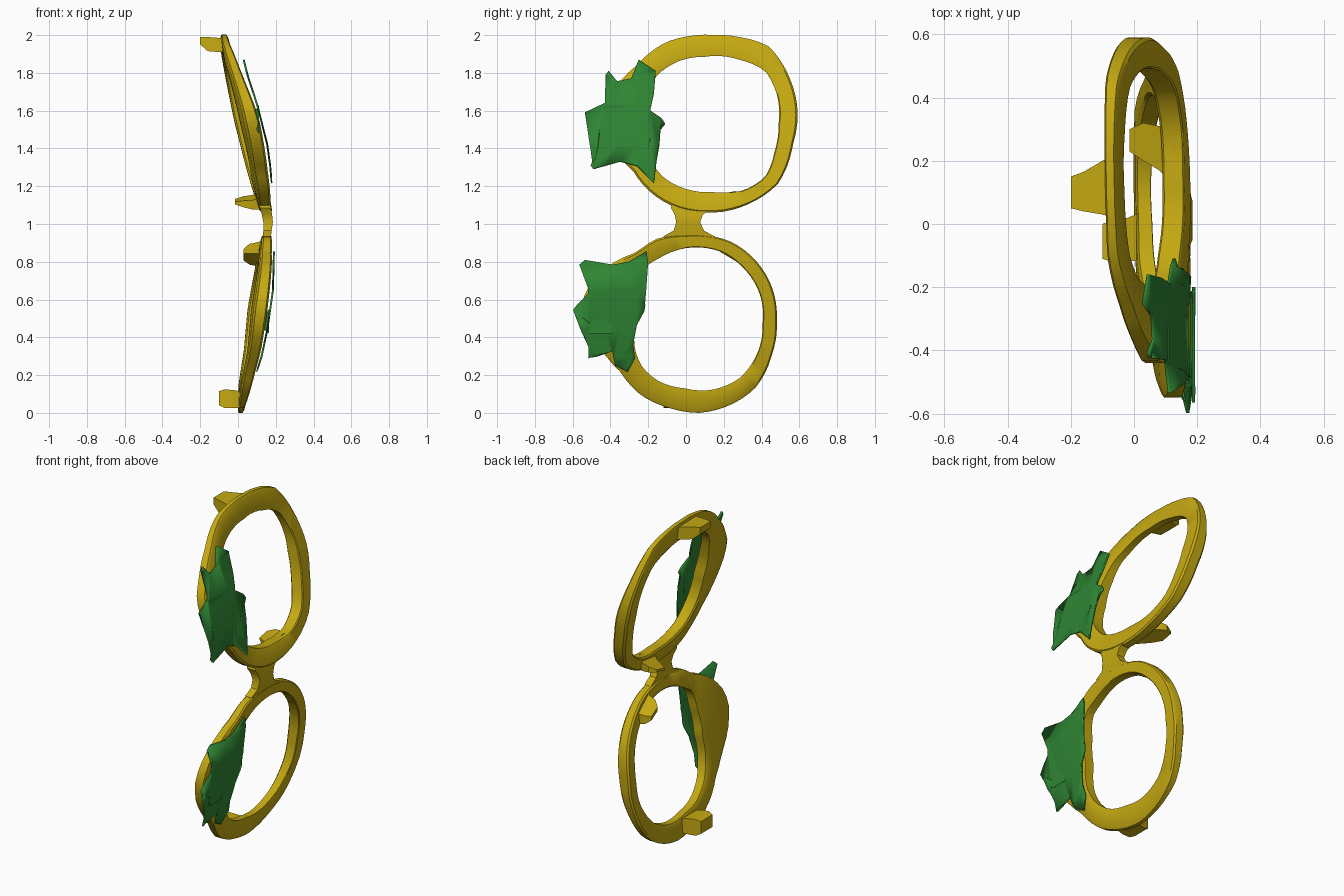
import bpy, bmesh, math

if "Cube" in bpy.data.objects:
    bpy.data.objects.remove(bpy.data.objects["Cube"])


def material(name, rgb):
    m = bpy.data.materials.new(name)
    m.diffuse_color = (*rgb, 1)
    m.use_nodes = True
    m.node_tree.nodes["Principled BSDF"].inputs["Base Color"].default_value = m.diffuse_color
    return m


GOLD = material("gold", (0.56, 0.40, 0.006))
GREEN = material("leaf green", (0.028, 0.235, 0.034))


def finish(name, bm, mat, angle=35):
    bmesh.ops.recalc_face_normals(bm, faces=bm.faces)
    me = bpy.data.meshes.new(name)
    bm.to_mesh(me)
    bm.free()
    me.materials.append(mat)
    ob = bpy.data.objects.new(name, me)
    bpy.context.collection.objects.link(ob)
    bpy.ops.object.select_all(action='DESELECT')
    ob.select_set(True)
    bpy.context.view_layer.objects.active = ob
    bpy.ops.object.shade_smooth_by_angle(angle=math.radians(angle))
    return ob


def make(name, verts, faces, mat):
    bm = bmesh.new()
    vs = [bm.verts.new(v) for v in verts]
    for f in faces:
        bm.faces.new([vs[i] for i in f])
    return finish(name, bm, mat)


def lerp_table(t, z):
    if z <= t[0][0]:
        return t[0][1]
    for (a, u), (b, v) in zip(t, t[1:]):
        if z <= b:
            return u + (v - u) * (z - a) / (b - a)
    return t[-1][1]


# Curved side profile of the frame: (z, x) for the front and back faces
FRONT = [(0, .03), (.15, .065), (.33, .105), (.55, .135), (.78, .165), (.95, .18), (1.02, .19),
         (1.13, .17), (1.29, .135), (1.55, .075), (1.77, .005), (1.9, -.03), (2, -.055)]
BACK = [(0, 0), (.15, .01), (.33, .04), (.55, .06), (.78, .10), (.95, .13), (1.02, .13),
        (1.13, .10), (1.29, .055), (1.55, -.01), (1.77, -.055), (1.9, -.08), (2, -.09)]


def polar(points, centre):
    """Outline as a table of radius against angle, wrapped at both ends."""
    cy, cz = centre
    t = sorted((math.atan2(z - cz, y - cy), math.hypot(y - cy, z - cz)) for y, z in points)
    w = 2 * math.pi
    return [(a - w, r) for a, r in t[-2:]] + t + [(a + w, r) for a, r in t[:2]]


def rim(name, centre, outer, inner, wrap, n=64):
    po, pi = polar(outer, centre), polar(inner, centre)
    verts, faces = [], []
    # section: (blend from inner to outer outline, blend from back to front face)
    section = [(0, .12), (0, .94), (.06, 1), (.9, 1), (1, .85), (1, .15), (.88, 0), (.12, 0)]
    k = len(section)
    for i in range(n):
        a = -math.pi + 2 * math.pi * i / n
        ro, ri = lerp_table(po, a), lerp_table(pi, a)
        for s, d in section:
            r = ri + (ro - ri) * s
            y, z = centre[0] + r * math.cos(a), centre[1] + r * math.sin(a)
            x = lerp_table(BACK, z) * (1 - d) + lerp_table(FRONT, z) * d
            verts.append((x - .02 * max(0, y) + wrap * max(0, -y - .1), y, z))
    for i in range(n):
        for j in range(k):
            p, q = i * k, (i + 1) % n * k
            faces.append((p + j, p + (j + 1) % k, q + (j + 1) % k, q + j))
    make(name, verts, faces, GOLD)


rim("upper_rim", (.1, 1.53),
    [(-.26, 1.84), (-.11, 1.96), (.02, 1.995), (.15, 2), (.28, 1.99), (.44, 1.94), (.55, 1.77),
     (.59, 1.61), (.565, 1.42), (.485, 1.21), (.34, 1.11), (.13, 1.06), (-.06, 1.09),
     (-.19, 1.17), (-.28, 1.28), (-.38, 1.4), (-.43, 1.5), (-.44, 1.62), (-.38, 1.71)],
    [(-.16, 1.78), (-.03, 1.865), (.1, 1.885), (.28, 1.87), (.42, 1.81), (.48, 1.69),
     (.49, 1.53), (.47, 1.39), (.42, 1.25), (.31, 1.18), (.15, 1.17), (.02, 1.18),
     (-.11, 1.24), (-.19, 1.34), (-.21, 1.5), (-.2, 1.66)], .12)
rim("lower_rim", (.07, .5),
    [(0, .94), (-.16, .92), (-.26, .85), (-.42, .77), (-.53, .65), (-.55, .55), (-.52, .43),
     (-.43, .31), (-.35, .22), (-.24, .095), (-.085, .025), (.07, 0), (.23, .04),
     (.365, .13), (.455, .31), (.48, .49), (.46, .65), (.375, .8), (.23, .91), (.1, .94)],
    [(-.22, .77), (-.14, .82), (.02, .875), (.18, .855), (.31, .76), (.39, .63),
     (.405, .47), (.375, .31), (.285, .185), (.125, .12), (-.005, .13), (-.14, .165),
     (-.23, .24), (-.27, .335), (-.26, .49), (-.245, .65)], .05)


def loft(name, stations, mat=GOLD):
    """Skin through four-cornered stations."""
    verts = [v for s in stations for v in s]
    n = len(stations)
    faces = [(0, 1, 2, 3), tuple(4 * (n - 1) + j for j in range(4))]
    for i in range(n - 1):
        for j in range(4):
            p, q = 4 * i, 4 * i + 4
            faces.append((p + j, p + (j + 1) % 4, q + (j + 1) % 4, q + j))
    return make(name, verts, faces, mat)


# Flared bridge between the rims
bridge = []
for z, y0, y1 in [(.90, -.08, .12), (.935, -.12, .15), (.965, -.065, .095), (1.01, -.052, .075),
                  (1.05, -.06, .09), (1.085, -.08, .14), (1.12, -.07, .13)]:
    f, b = lerp_table(FRONT, z) - .004, lerp_table(BACK, z) + .004
    bridge.append([(f, y0, z), (f, y1, z), (b, y1, z), (b, y0, z)])
loft("bridge", bridge)


def x_block(name, rows, slant=0, mat=GOLD):
    """Lofted block running along x; rows of x, y0, y1, z0, z1."""
    out = []
    for x, a, b, c, d in rows:
        s = slant * (b - a) / 2
        out.append([(x, a, c - s), (x, b, c + s), (x, b, d + s), (x, a, d - s)])
    loft(name, out, mat)


# Temple hinge stubs
x_block("upper_hinge", [(-.065, .02, .22, 1.91, 1.985), (-.1, .03, .20, 1.91, 1.985),
                        (-.16, .04, .165, 1.915, 1.99), (-.2, .05, .15, 1.95, 1.99)])
x_block("lower_hinge", [(.03, -.11, .04, .03, .11), (-.02, -.12, .02, .025, .12),
                        (-.07, -.12, .01, .025, .125), (-.1, -.11, .0, .04, .115)])
# Nose pads
x_block("upper_nose_pad", [(.13, .12, .26, 1.09, 1.16), (.08, .17, .31, 1.09, 1.14),
                           (.03, .20, .32, 1.10, 1.135), (-.015, .23, .30, 1.11, 1.125)], .2)
x_block("lower_nose_pad", [(.14, .18, .29, .82, .88), (.1, .2, .31, .81, .87),
                           (.06, .21, .31, .815, .865), (.03, .23, .29, .825, .85)], -.6)

# Jagged leaf plates over the outer side of each rim
LEAF_X = [(.22, .10), (.3, .125), (.44, .155), (.65, .185), (.85, .19), (1.22, .178),
          (1.31, .17), (1.42, .155), (1.63, .102), (1.79, .05), (1.87, .03)]


def leaf(name, outline):
    bm = bmesh.new()
    bm.faces.new([bm.verts.new((0, y, z)) for y, z in outline])
    bmesh.ops.triangulate(bm, faces=bm.faces[:])
    for z, _ in LEAF_X:
        bmesh.ops.bisect_plane(bm, geom=bm.verts[:] + bm.edges[:] + bm.faces[:],
                               plane_co=(0, 0, z), plane_no=(0, 0, 1))
    for v in bm.verts:
        v.co.x = lerp_table(LEAF_X, v.co.z)
    ob = finish(name, bm, GREEN)
    mod = ob.modifiers.new("thickness", 'SOLIDIFY')
    mod.thickness = .01
    mod.offset = 0


leaf("upper_leaf",
     [(-.25, 1.87), (-.16, 1.81), (-.17, 1.69), (-.19, 1.6), (-.13, 1.56), (-.11, 1.53),
      (-.135, 1.5), (-.19, 1.46), (-.21, 1.34), (-.165, 1.25), (-.17, 1.22), (-.26, 1.31),
      (-.35, 1.33), (-.49, 1.29), (-.505, 1.31), (-.465, 1.41), (-.455, 1.51), (-.535, 1.59),
      (-.43, 1.64), (-.425, 1.79), (-.41, 1.81), (-.365, 1.755), (-.29, 1.77)])
leaf("lower_leaf",
     [(-.21, .855), (-.2, .8), (-.26, .73), (-.27, .64), (-.215, .57), (-.22, .54),
      (-.26, .465), (-.28, .36), (-.27, .29), (-.31, .22), (-.375, .25), (-.39, .325),
      (-.48, .325), (-.515, .29), (-.515, .345), (-.5, .47), (-.56, .51), (-.598, .545),
      (-.57, .58), (-.52, .63), (-.51, .72), (-.565, .785), (-.535, .81), (-.39, .785), (-.3, .8)])

# Small mounts joining the leaves to the rims
x_block("upper_leaf_mount", [(.09, -.42, -.35, 1.51, 1.60), (.112, -.44, -.32, 1.48, 1.63)],
        mat=GREEN)
x_block("lower_leaf_mount", [(.14, -.49, -.42, .44, .52), (.165, -.51, -.39, .42, .55)],
        mat=GREEN)
